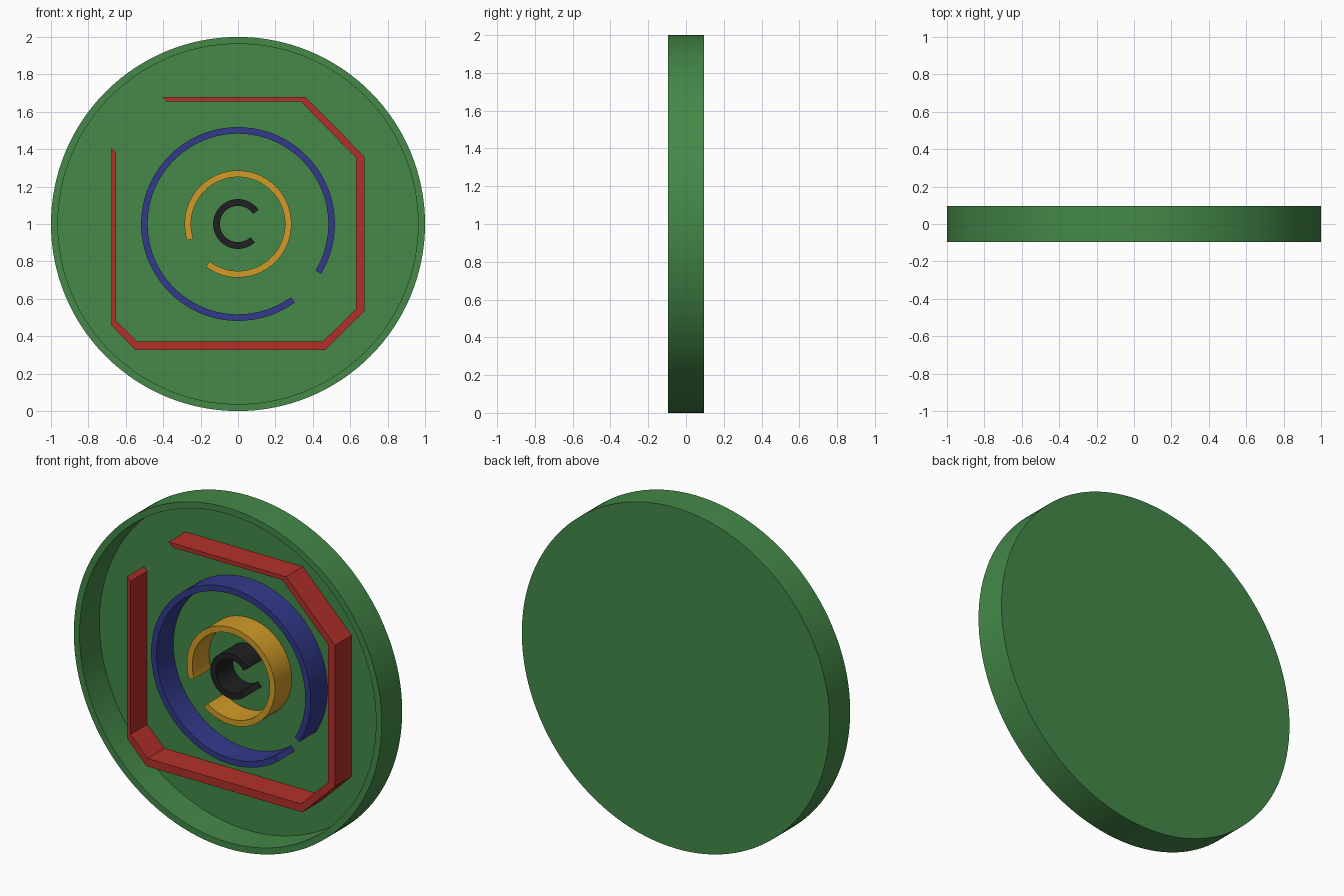
import bpy, bmesh
from math import cos, sin, radians, pi

if "Cube" in bpy.data.objects:
    bpy.data.objects.remove(bpy.data.objects["Cube"])

FRONT, BACK, FLOOR = -0.095, 0.095, 0.09   # dish depth along y
WALL_FRONT = -0.066                        # front of the inner walls


def material(name, color):
    mat = bpy.data.materials.new(name)
    mat.use_nodes = True
    mat.diffuse_color = (*color, 1)
    mat.node_tree.nodes["Principled BSDF"].inputs["Base Color"].default_value = (*color, 1)
    return mat


def finish(name, bm, mat):
    bmesh.ops.recalc_face_normals(bm, faces=bm.faces)
    mesh = bpy.data.meshes.new(name)
    bm.to_mesh(mesh)
    bm.free()
    obj = bpy.data.objects.new(name, mesh)
    bpy.context.collection.objects.link(obj)
    mesh.materials.append(mat)
    bpy.ops.object.select_all(action="DESELECT")
    obj.select_set(True)
    bpy.context.view_layer.objects.active = obj
    bpy.ops.object.shade_smooth_by_angle(angle=radians(30))
    return obj


def wall(name, outer, inner, mat):
    """Open strip between two matching (x, z) paths, extruded back to the floor."""
    bm = bmesh.new()
    rows = [[bm.verts.new((x, WALL_FRONT, z)) for x, z in path] for path in (outer, inner)]
    for i in range(len(outer) - 1):
        bm.faces.new((rows[0][i], rows[0][i + 1], rows[1][i + 1], rows[1][i]))
    front = list(bm.faces)
    moved = bmesh.ops.extrude_face_region(bm, geom=front, use_keep_orig=True)["geom"]
    verts = [v for v in moved if isinstance(v, bmesh.types.BMVert)]
    bmesh.ops.translate(bm, verts=verts, vec=(0, FLOOR - WALL_FRONT, 0))
    return finish(name, bm, mat)


def arc(radius, start, end, steps=96):
    angles = [radians(start + (end - start) * i / steps) for i in range(steps + 1)]
    return [(radius * cos(a), 1 + radius * sin(a)) for a in angles]


green = material("green", (0.058, 0.25, 0.065))
red = material("red", (0.456, 0.03, 0.023))
blue = material("blue", (0.032, 0.042, 0.26))
yellow = material("yellow", (0.64, 0.33, 0.021))
black = material("black", (0.014, 0.014, 0.015))

# Round dish: a (radius, y) profile turned about the y axis
profile = [(0, FLOOR), (0.963, FLOOR), (0.963, FRONT), (1, FRONT), (1, BACK), (0, BACK)]
bm = bmesh.new()
points = [bm.verts.new((r, y, 1)) for r, y in profile]
edges = [bm.edges.new(pair) for pair in zip(points, points[1:])]
bmesh.ops.spin(bm, geom=points + edges, cent=(0, 0, 1), axis=(0, 1, 0),
               angle=2 * pi, steps=128, use_duplicate=False)
bmesh.ops.remove_doubles(bm, verts=bm.verts, dist=0.0001)
finish("dish", bm, green)

# Open angular wall with bevelled corners
outer = [(-0.405, 1.68), (0.358, 1.68), (0.675, 1.362), (0.675, 0.533),
         (0.465, 0.326), (-0.55, 0.326), (-0.675, 0.457), (-0.675, 1.405)]
inner = [(-0.38, 1.655), (0.335, 1.655), (0.63, 1.355), (0.63, 0.545),
         (0.455, 0.373), (-0.54, 0.373), (-0.653, 0.484), (-0.653, 1.383)]
wall("angular_wall", outer, inner, red)

# Concentric split rings: name, outer radius, inner radius, start, end, material
for name, r_out, r_in, start, end, mat in (
        ("large_ring", 0.518, 0.483, -31, 306, blue),
        ("middle_ring", 0.286, 0.251, -127, 198, yellow),
        ("small_ring", 0.133, 0.097, 34, 313, black)):
    wall(name, arc(r_out, start, end), arc(r_in, start, end), mat)
